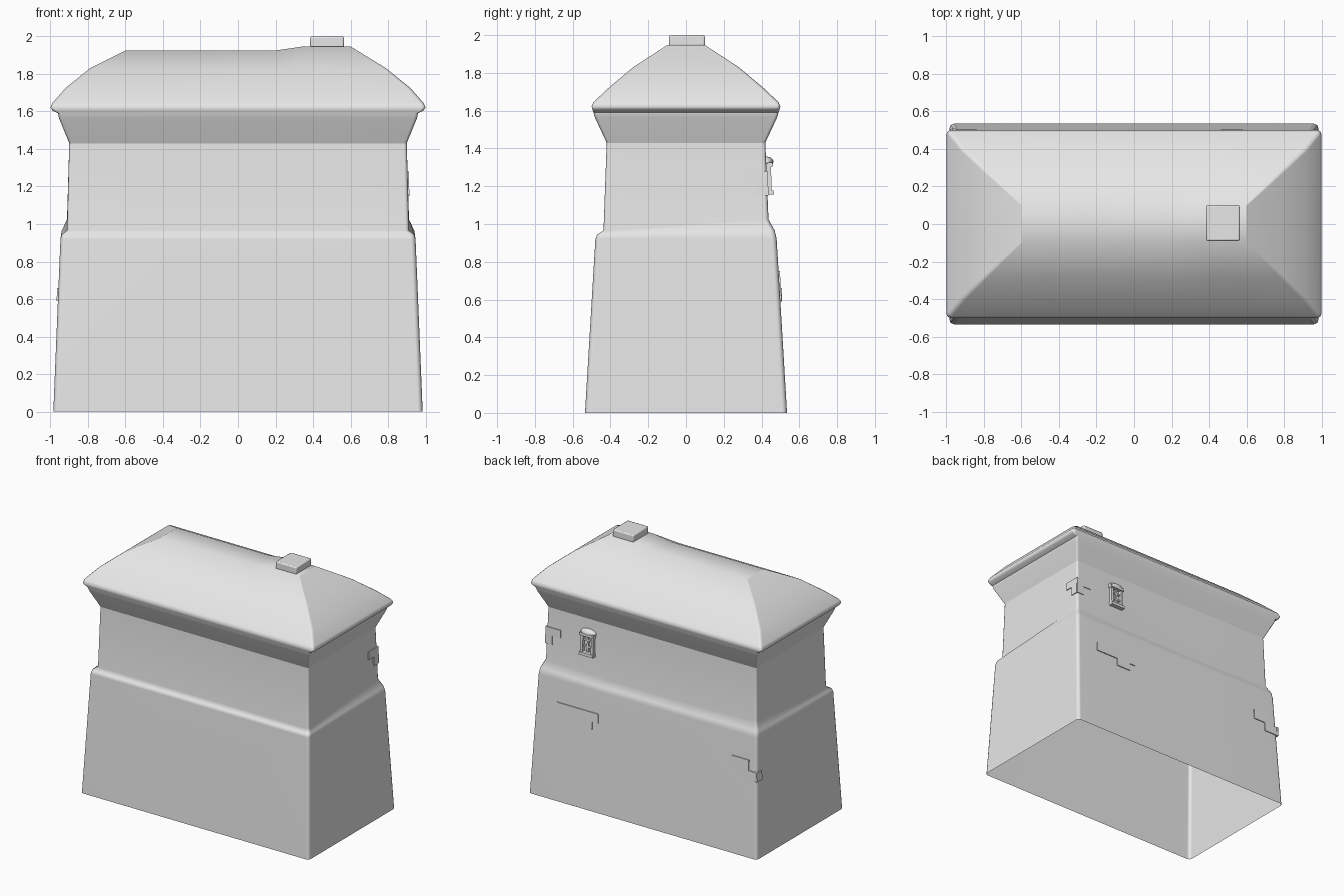
import bpy
import bmesh

old = bpy.data.objects.get("Cube")
if old:
    bpy.data.objects.remove(old, do_unlink=True)

stone = bpy.data.materials.new("pale_grey")
stone.use_nodes = True
GREY = (0.8, 0.8, 0.8, 1)
stone.diffuse_color = GREY
stone.node_tree.nodes["Principled BSDF"].inputs["Base Color"].default_value = GREY


def finish(bm, name):
    bmesh.ops.recalc_face_normals(bm, faces=bm.faces)
    mesh = bpy.data.meshes.new(name)
    bm.to_mesh(mesh)
    bm.free()
    mesh.materials.append(stone)
    obj = bpy.data.objects.new(name, mesh)
    bpy.context.collection.objects.link(obj)
    return obj


def add_box(bm, corners):
    """Hexahedron from eight corners ordered as nested low/high loops."""
    v = [bm.verts.new(c) for c in corners]
    for quad in ((0, 1, 3, 2), (4, 6, 7, 5), (0, 4, 5, 1),
                 (2, 3, 7, 6), (0, 2, 6, 4), (1, 5, 7, 3)):
        bm.faces.new([v[i] for i in quad])


# Building shell: rounded rectangles (half x, half y, height, corner, rear lift, sharp)
RINGS = [
    (0.985, 0.535, 0.0, 0.025, 0, False),
    (0.947, 0.48, 0.92, 0.025, 0, False),
    (0.94, 0.47, 0.945, 0.025, 0.02, False),
    (0.912, 0.437, 0.965, 0.02, 0.06, False),
    (0.90, 0.42, 1.43, 0.015, 0, True),
    (0.955, 0.483, 1.565, 0.015, 0, False),
    (0.96, 0.49, 1.59, 0.015, 0, True),
    (0.99, 0.495, 1.605, 0.02, 0, False),
    (1.0, 0.50, 1.622, 0.02, 0, False),
    (0.99, 0.49, 1.645, 0.02, 0, False),
    (0.92, 0.405, 1.725, 0.02, 0, False),
    (0.79, 0.28, 1.83, 0.015, 0, False),
    (0.60, 0.10, 1.925, 0.003, 0, False),
]
MIDS = (-0.4, 0.33, 0.58)


def ring_points(hx, hy, z, c, lift):
    left = [(-hx, c - hy), (0.3 * c - hx, 0.3 * c - hy), (c - hx, -hy)]
    front = left + [(f * hx, -hy) for f in MIDS] + [(-x, y) for x, y in reversed(left)]
    outline = front + [(x, -y) for x, y in reversed(front)]
    points = []
    for x, y in outline:
        rise = 0
        if y > 0:      # the rear ledge climbs towards both corners
            rise = lift * (0.5 + 0.5 * abs(x) / hx)
        points.append([x, y, z + rise])
    return points


bm = bmesh.new()
loops = []
for hx, hy, z, c, lift, sharp in RINGS:
    points = ring_points(hx, hy, z, c, lift)
    if hx == 0.60:     # the ridge swells under the chimney
        for p in points:
            p[2] += 0.022 * min(1, max(0, (p[0] - 0.2) / 0.14))
    loops.append([bm.verts.new(p) for p in points])
n = len(loops[0])
for low, high in zip(loops, loops[1:]):
    for i in range(n):
        j = (i + 1) % n
        bm.faces.new((low[i], low[j], high[j], high[i]))
top = loops[-1]
for i in range(n // 2 - 1):
    bm.faces.new((top[i], top[i + 1], top[n - 2 - i], top[n - 1 - i]))
for f in bm.faces:
    f.smooth = True
for loop, spec in zip(loops, RINGS):
    if spec[5]:
        for i in range(n):
            bm.edges.get((loop[i], loop[(i + 1) % n])).smooth = False
shell = finish(bm, "building_shell")
weighted = shell.modifiers.new("even_normals", "WEIGHTED_NORMAL")
weighted.keep_sharp = True


# Plates that follow the sloping walls
def wall(z, axis):
    a, b = (RINGS[0], RINGS[1]) if z < 0.95 else (RINGS[3], RINGS[4])
    return a[axis] + (b[axis] - a[axis]) * (z - a[2]) / (b[2] - a[2])


def wall_box(bm, side, a0, a1, z0, z1, depth=0.007):
    corners = []
    for a in (a0, a1):
        for d in (-0.008, depth):
            for z in (z0, z1):
                if side == "back":
                    corners.append((a, wall(z, 1) + d, z))
                else:
                    sign = 1 if side == "left" else -1
                    corners.append((sign * (wall(z, 0) + d), a, z))
    add_box(bm, corners)


PLATES = {
    "rear_brick_patch": [("back", 0.41, 0.77, 0.68, 0.75),
                         ("back", 0.46, 0.58, 0.62, 0.68)],
    "rear_corner_bricks": [("back", -0.89, -0.74, 0.66, 0.74),
                           ("back", -0.955, -0.84, 0.59, 0.66),
                           ("right", 0.44, 0.508, 0.59, 0.66)],
    "upper_corner_bricks": [("back", 0.78, 0.91, 1.22, 1.28),
                            ("back", 0.85, 0.91, 1.15, 1.22),
                            ("left", 0.31, 0.43, 1.22, 1.28),
                            ("left", 0.37, 0.43, 1.15, 1.22)],
}
for name, parts in PLATES.items():
    bm = bmesh.new()
    for part in parts:
        wall_box(bm, *part)
    finish(bm, name)

# Small rear window: jambs, bars, sill and lintel
bm = bmesh.new()
for x in (0.495, 0.585):
    wall_box(bm, "back", x - 0.01, x + 0.01, 1.17, 1.32, 0.025)
wall_box(bm, "back", 0.533, 0.547, 1.18, 1.32, 0.015)
for z in (1.215, 1.265):
    wall_box(bm, "back", 0.49, 0.59, z, z + 0.012, 0.015)
wall_box(bm, "back", 0.48, 0.60, 1.155, 1.178, 0.035)
wall_box(bm, "back", 0.48, 0.60, 1.305, 1.325, 0.035)
finish(bm, "rear_window_frame")

# Rounded window hood
bpy.ops.mesh.primitive_uv_sphere_add(segments=20, ring_count=10, location=(0.54, 0.427, 1.33))
hood = bpy.context.object
hood.name = "rear_window_hood"
hood.scale = (0.065, 0.036, 0.027)
hood.data.materials.append(stone)
bpy.ops.object.shade_smooth()

# Chimney cap
bpy.ops.mesh.primitive_cube_add(size=1, location=(0.475, 0.005, 1.971))
chimney = bpy.context.object
chimney.name = "chimney_cap"
chimney.scale = (0.18, 0.19, 0.058)
bpy.ops.object.transform_apply(location=False, rotation=False, scale=True)
chimney.data.materials.append(stone)
bevel = chimney.modifiers.new("soft_edges", "BEVEL")
bevel.width = 0.008
bevel.segments = 2
bpy.ops.object.shade_smooth_by_angle()
